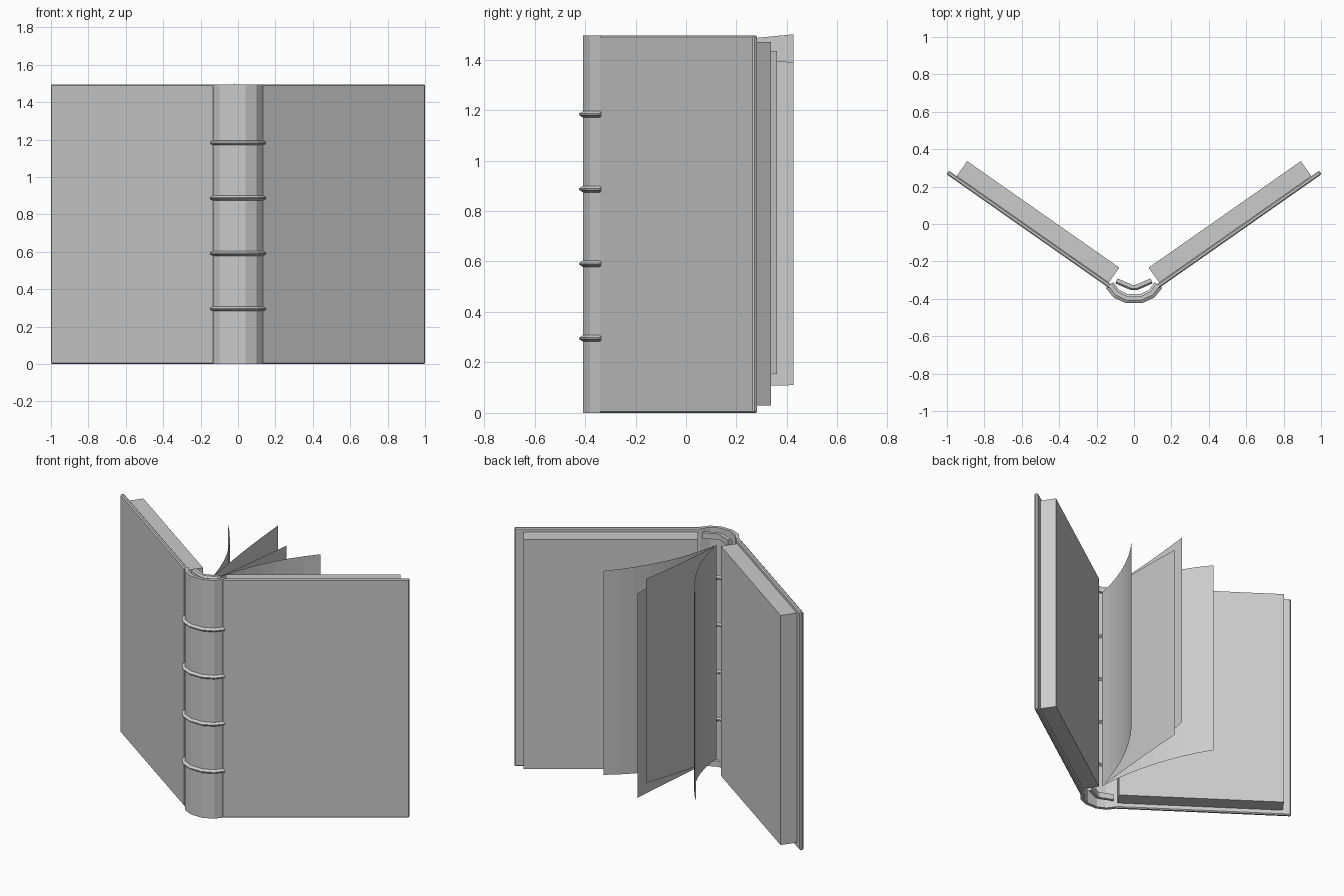
import bpy, bmesh, math
from mathutils import Vector

if "Cube" in bpy.data.objects:
    bpy.data.objects.remove(bpy.data.objects["Cube"])

ANG = math.radians(35)
U = Vector((math.cos(ANG), math.sin(ANG)))      # along a cover
N = Vector((-math.sin(ANG), math.cos(ANG)))     # into the book
HINGE = Vector((0.13, -0.345))


def make(name, verts, faces, bevel=0):
    me = bpy.data.meshes.new(name)
    me.from_pydata([tuple(v) for v in verts], [], faces)
    bm = bmesh.new()
    bm.from_mesh(me)
    if all(len(e.link_faces) == 2 for e in bm.edges):
        bmesh.ops.recalc_face_normals(bm, faces=bm.faces)
    bm.to_mesh(me)
    bm.free()
    ob = bpy.data.objects.new(name, me)
    bpy.context.collection.objects.link(ob)
    if bevel:
        m = ob.modifiers.new("bevel", 'BEVEL')
        m.width, m.segments = bevel, 1
    return ob


def slab(name, side, u0, u1, n0, n1, z0, z1, bevel=0):
    """Box lying along a cover; side = 1 right, -1 left."""
    pts = [HINGE + U * u + N * n for u, n in ((u0, n0), (u1, n0), (u1, n1), (u0, n1))]
    v = [(p.x * side, p.y, z) for z in (z0, z1) for p in pts]
    f = [(0, 3, 2, 1), (4, 5, 6, 7)] + [(i, (i + 1) % 4, (i + 1) % 4 + 4, i + 4) for i in range(4)]
    return make(name, v, f, bevel)


def sweep(name, path, section):
    """Sweep a section of (outward offset, z) along a flat path."""
    path = [Vector(p) for p in path]
    k, v, f = len(section), [], []
    for i, p in enumerate(path):
        t = (path[min(i + 1, len(path) - 1)] - path[max(i - 1, 0)]).normalized()
        out = Vector((t.y, -t.x))
        v += [(p.x + out.x * o, p.y + out.y * o, z) for o, z in section]
    for i in range(len(path) - 1):
        f += [(i * k + j, i * k + (j + 1) % k, (i + 1) * k + (j + 1) % k, (i + 1) * k + j)
              for j in range(k)]
    f += [tuple(range(k))[::-1], tuple(range(len(v) - k, len(v)))]
    return make(name, v, f)


# covers and page blocks
for side, label in ((1, "right"), (-1, "left")):
    slab(label + "_cover", side, 0, 1.066, 0, 0.023, 0, 1.495, 0.006)
    slab(label + "_page_block", side, 0.022, 1.015, 0.022, 0.121, 0.03, 1.47)

# curved spine
arc = [(-0.138, -0.332), (-0.1, -0.38), (-0.04, -0.408), (0.04, -0.408), (0.1, -0.38), (0.138, -0.332)]
sweep("spine", arc, [(0, 0), (0, 1.495), (-0.022, 1.495), (-0.022, 0)])

# raised bands across the spine
for i in range(4):
    z = 0.296 * (i + 1) - 0.001
    sweep(f"spine_band_{i + 1}", arc, [(-0.034, z - 0.004), (-0.01, z - 0.019), (0.016, z - 0.003),
                                       (0.016, z + 0.003), (-0.01, z + 0.019), (-0.034, z + 0.004)])

# headbands inside the spine at both ends
for label, z in (("bottom", 0.045), ("top", 1.47)):
    sweep(label + "_headband", [(-0.093, -0.302), (-0.01, -0.338), (0.01, -0.338), (0.093, -0.302)],
          [(-0.012, z - 0.018), (-0.012, z + 0.018), (0.008, z + 0.018), (0.017, z + 0.008),
           (0.017, z - 0.008), (0.008, z - 0.018)])

# loose curved pages: tip, bezier control, bottom z at the outer edge
pages = [((0.32, 0.36), (0.07, 0.08), 0.155), ((-0.32, 0.36), (-0.07, 0.08), 0.167),
         ((0.04, 0.425), (0.03, 0.06), 0.11), ((-0.02, 0.425), (-0.03, 0.06), 0.22)]
root, STEPS, H = Vector((0, -0.3)), 8, 1.28
Z_IN, H_IN = 0.09, 1.34                          # pages meet at the gutter
for n, (tip, ctrl, zb) in enumerate(pages):
    v = []
    for i in range(STEPS + 1):
        t = i / STEPS
        p = root * (1 - t) ** 2 + Vector(ctrl) * 2 * t * (1 - t) + Vector(tip) * t * t
        z = Z_IN + (zb - Z_IN) * t
        v += [(p.x, p.y, z), (p.x, p.y, z + H_IN + (H - H_IN) * t)]
    make(f"loose_page_{n + 1}", v, [(2 * i, 2 * i + 2, 2 * i + 3, 2 * i + 1) for i in range(STEPS)])
